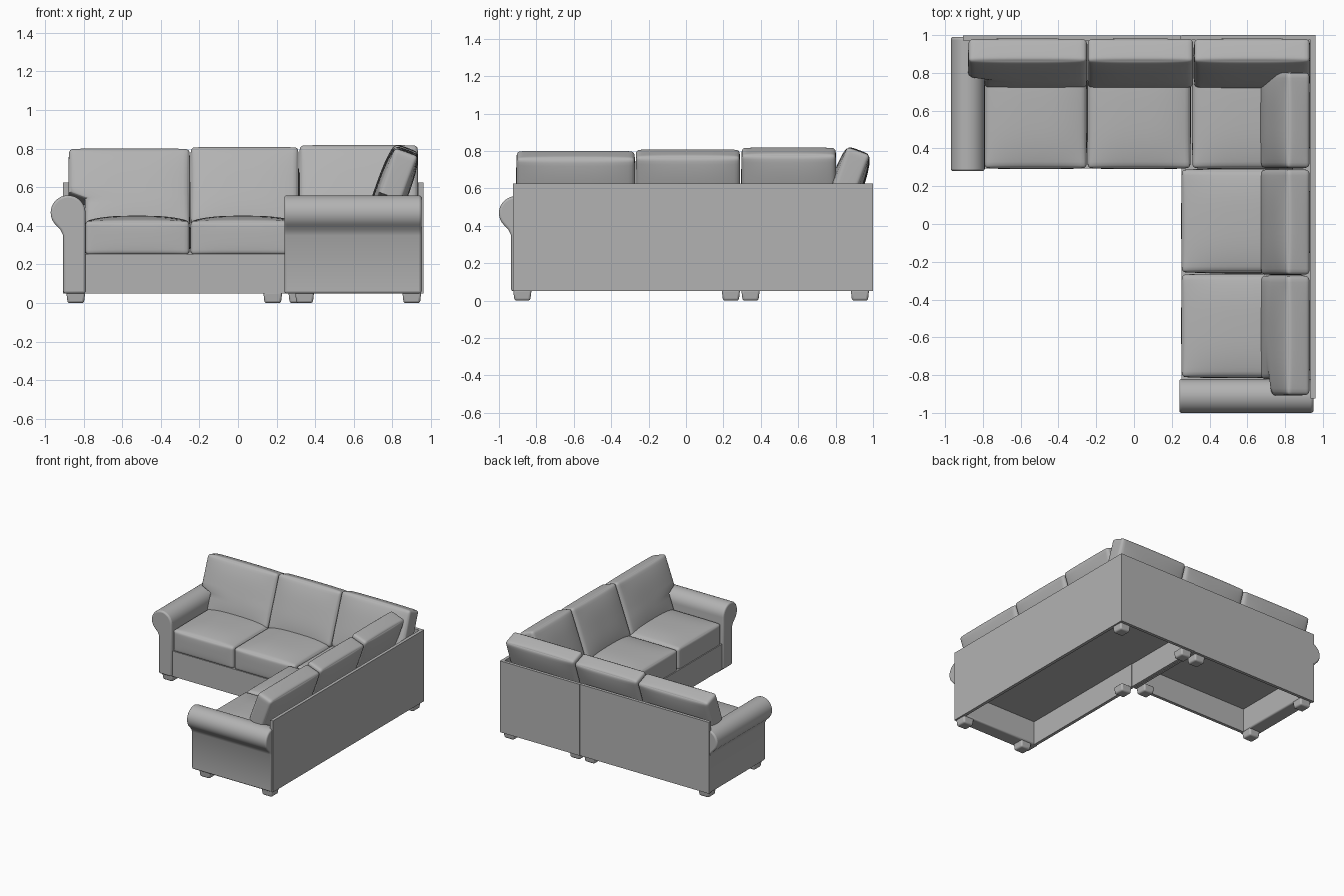
import bpy, bmesh, math
from mathutils import Matrix, Vector

if "Cube" in bpy.data.objects:
    bpy.data.objects.remove(bpy.data.objects["Cube"])

fabric = bpy.data.materials.new("grey fabric")
fabric.diffuse_color = (0.45, 0.45, 0.45, 1)
fabric.use_nodes = True
fabric.node_tree.nodes["Principled BSDF"].inputs["Base Color"].default_value = fabric.diffuse_color


def swap(dx, dy):
    """Reflect the back wing across the diagonal to make the side wing."""
    return Matrix(((0, 1, 0, dx), (1, 0, 0, dy), (0, 0, 1, 0), (0, 0, 0, 1)))


SAME = Matrix.Identity(4)
ARM_WING = swap(-0.04, -0.03)
CUSHION_WING = swap(-0.05, 0)


def finish(name, bm, matrix=SAME, smooth=None, bevel=0.0):
    bm.transform(matrix)
    bmesh.ops.recalc_face_normals(bm, faces=bm.faces)
    me = bpy.data.meshes.new(name)
    bm.to_mesh(me)
    bm.free()
    me.materials.append(fabric)
    ob = bpy.data.objects.new(name, me)
    bpy.context.collection.objects.link(ob)
    if bevel:
        mod = ob.modifiers.new("bevel", 'BEVEL')
        mod.width = bevel
        mod.segments = 3
        mod.limit_method = 'ANGLE'
        mod.angle_limit = math.radians(50)
    if smooth:
        bpy.ops.object.select_all(action='DESELECT')
        ob.select_set(True)
        bpy.context.view_layer.objects.active = ob
        bpy.ops.object.shade_smooth_by_angle(angle=math.radians(smooth))
    return ob


def box(name, x0, x1, y0, y1, z0, z1):
    bm = bmesh.new()
    bmesh.ops.create_cube(bm, size=1)
    for v in bm.verts:
        v.co = Vector(((x0 + x1) / 2 + v.co.x * (x1 - x0),
                       (y0 + y1) / 2 + v.co.y * (y1 - y0),
                       (z0 + z1) / 2 + v.co.z * (z1 - z0)))
    return finish(name, bm)


def cushion(name, size, matrix, crown, r=0.02, ear=0.0, step=0.0, flat_base=False):
    """Rounded box, crowned on each face; ear widens it to -x above step."""
    h = Vector(size) / 2
    bm = bmesh.new()
    bmesh.ops.create_cube(bm, size=2)
    bmesh.ops.subdivide_edges(bm, edges=bm.edges, cuts=19, use_grid_fill=True)
    for v in bm.verts:
        t = Vector([math.sin(c * math.pi / 2) for c in v.co])
        p = Vector([t[i] * h[i] for i in range(3)])
        core = Vector([max(-h[i] + r, min(h[i] - r, p[i])) for i in range(3)])
        p = core + (p - core).normalized() * r if (p - core).length > 1e-6 else p
        for i in range(3):
            a, b = t[(i + 1) % 3], t[(i + 2) % 3]
            if not (flat_base and i == 2 and t.z < 0):
                p[i] += t[i] * crown[i] * (1 - abs(a) ** 3) * (1 - abs(b) ** 3)
        if ear and p.z > step:
            p.x -= ear * (h.x - p.x) / (2 * h.x)
        v.co = p
    return finish(name, bm, matrix, smooth=50)


def seat(name, x0, x1, y0, y1):
    cushion(name, (x1 - x0, y1 - y0, 0.175),
            Matrix.Translation(((x0 + x1) / 2, (y0 + y1) / 2, 0.337)),
            (0.003, 0.006, 0.028), flat_base=True)


def back_cushion(name, u0, u1, lift, wing=SAME, ear=0.0):
    place = Matrix.Translation(((u0 + u1) / 2, 0.851, 0.6 + lift))
    lean = Matrix.Rotation(math.radians(-20), 4, 'X')
    cushion(name, (u1 - u0, 0.13, 0.42), wing @ place @ lean,
            (0.003, 0.02, 0.006), ear=ear, step=-0.05)


def arm(name, wing):
    """Rolled arm: side panel with a round top, extruded front to back."""
    cx, cz, r = -0.88, 0.468, 0.09
    pts = [(-0.79, 0.05)]
    for i in range(25):
        a = math.radians(225 * i / 24)
        pts.append((cx + r * math.cos(a), cz + r * math.sin(a)))
    pts += [(-0.92, 0.38), (-0.905, 0.35), (-0.905, 0.05)]
    bm = bmesh.new()
    face = bm.faces.new([bm.verts.new((x, 0.28, z)) for x, z in pts])
    ext = bmesh.ops.extrude_face_region(bm, geom=[face])
    bmesh.ops.translate(bm, vec=(0, 0.71, 0),
                        verts=[g for g in ext["geom"] if isinstance(g, bmesh.types.BMVert)])
    finish(name, bm, wing, smooth=40, bevel=0.012)


def leg(x, y):
    """Tapered block foot."""
    bm = bmesh.new()
    bmesh.ops.create_cone(bm, cap_ends=True, segments=4, radius1=0.06,
                          radius2=0.07, depth=0.06)
    bm.transform(Matrix.Translation((x, y, 0.03)) @ Matrix.Rotation(math.pi / 4, 4, 'Z'))
    finish("leg", bm, bevel=0.012, smooth=40)


# Outer back panels
box("back_panel_long", -0.905, 0.249, 0.972, 0.997, 0.05, 0.625)
box("back_panel_corner", 0.251, 0.96, 0.975, 1.0, 0.05, 0.625)
box("side_panel", 0.935, 0.96, -0.925, 0.99, 0.05, 0.625)

# Base rails and decks, open underneath
box("front_rail", -0.81, 0.248, 0.295, 0.32, 0.05, 0.255)
box("side_front_rail", 0.252, 0.277, -0.85, 0.30, 0.05, 0.255)
box("corner_divider", 0.252, 0.272, 0.30, 0.98, 0.05, 0.255)
box("long_divider", 0.228, 0.248, 0.31, 0.98, 0.05, 0.255)
box("long_deck", -0.81, 0.24, 0.30, 0.98, 0.243, 0.255)
box("side_deck", 0.26, 0.95, -0.85, 0.98, 0.243, 0.255)

# Rolled arms
arm("left_arm", SAME)
arm("right_arm", ARM_WING)

# Seat cushions
seat("seat_left", -0.79, -0.252, 0.296, 0.90)
seat("seat_middle", -0.245, 0.298, 0.296, 0.90)
seat("seat_corner", 0.31, 0.92, 0.296, 0.90)
seat("seat_side_rear", 0.253, 0.90, -0.255, 0.287)
seat("seat_side_front", 0.253, 0.90, -0.81, -0.268)

# Back cushions
back_cushion("back_cushion_left", -0.79, -0.251, -0.016, ear=0.085)
back_cushion("back_cushion_middle", -0.244, 0.312, -0.008)
back_cushion("back_cushion_corner", 0.32, 0.93, 0.002)
back_cushion("back_cushion_side_corner", 0.298, 0.80, 0.002, CUSHION_WING)
back_cushion("back_cushion_side_middle", -0.267, 0.287, -0.008, CUSHION_WING)
back_cushion("back_cushion_side_front", -0.82, -0.275, -0.016, CUSHION_WING, ear=0.085)

# Feet of both sections
for x, y in ((-0.84, 0.345), (0.18, 0.345), (-0.84, 0.93), (0.18, 0.93),
             (0.345, -0.875), (0.90, -0.875), (0.31, 0.24), (0.31, 0.93), (0.90, 0.93)):
    leg(x, y)
